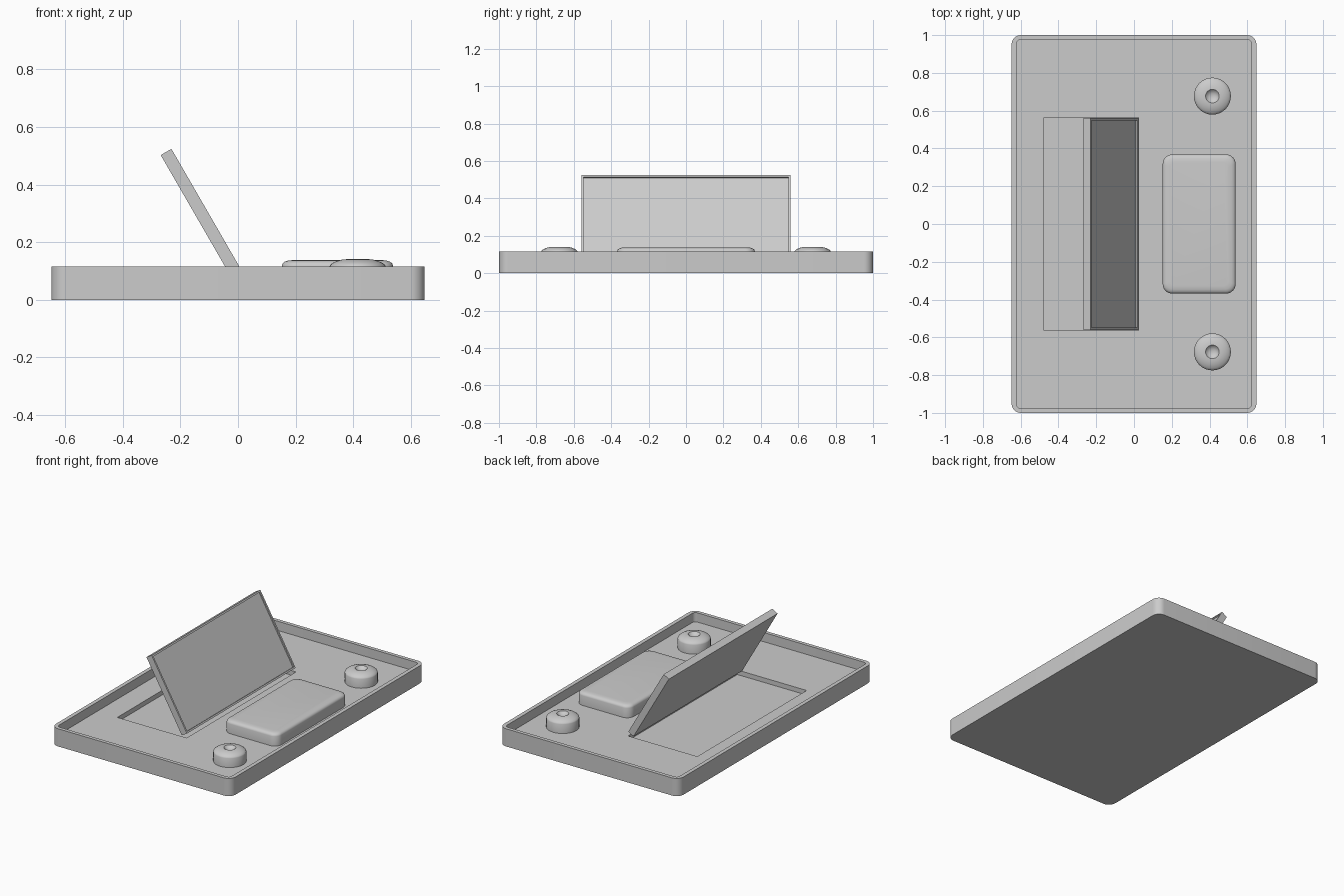
import bpy, bmesh, math

if "Cube" in bpy.data.objects:
    bpy.data.objects.remove(bpy.data.objects["Cube"])


def finish(name, bm, smooth=True):
    bmesh.ops.remove_doubles(bm, verts=bm.verts, dist=1e-5)
    bmesh.ops.recalc_face_normals(bm, faces=bm.faces)
    me = bpy.data.meshes.new(name)
    bm.to_mesh(me)
    bm.free()
    ob = bpy.data.objects.new(name, me)
    bpy.context.collection.objects.link(ob)
    if smooth:
        bpy.ops.object.select_all(action='DESELECT')
        ob.select_set(True)
        bpy.context.view_layer.objects.active = ob
        bpy.ops.object.shade_smooth_by_angle(angle=math.radians(35))
    return ob


def ring(bm, cx, cy, hx, hy, r, z, seg=8):
    """Rounded rectangle outline (a circle when hx = hy = r)."""
    verts = []
    for k, (sx, sy) in enumerate([(1, 1), (-1, 1), (-1, -1), (1, -1)]):
        for i in range(seg + 1):
            a = math.pi / 2 * (k + i / seg)
            verts.append(bm.verts.new((cx + sx * (hx - r) + r * math.cos(a),
                                       cy + sy * (hy - r) + r * math.sin(a), z)))
    return verts


def loft(name, rings):
    """Skin a stack of outlines and cap both ends."""
    bm = bmesh.new()
    loops = [ring(bm, *p) for p in rings]
    n = len(loops[0])
    for a, b in zip(loops, loops[1:]):
        for i in range(n):
            j = (i + 1) % n
            bm.faces.new((a[i], a[j], b[j], b[i]))
    bm.faces.new(loops[0])
    bm.faces.new(loops[-1])
    return finish(name, bm)


FLOOR, POCKET = 0.055, 0.025

# Tray with raised rim, sunken deck and pocket for the lid
PX, PHX, PHY = -0.226, 0.25, 0.563
loft("tray", [
    (0, 0, 0.648, 1.0, 0.05, 0),
    (0, 0, 0.648, 1.0, 0.05, 0.115),
    (0, 0, 0.622, 0.976, 0.022, 0.115),
    (0, 0, 0.622, 0.976, 0.022, FLOOR),
    (PX, 0, PHX, PHY, 0, FLOOR),
    (PX, 0, PHX, PHY, 0, POCKET),
])

# Soft-edged pad
pad = [(0, 0.05), (0, 0.118), (0.003, 0.126), (0.010, 0.132), (0.022, 0.136), (0.04, 0.138)]
loft("pad", [(0.345, 0, 0.193 - d, 0.368 - d, 0.05 - d * 0.6, z) for d, z in pad])

# Two domed knobs with dished centres
knob = [(0.098, 0.05), (0.098, 0.115), (0.095, 0.121), (0.086, 0.128), (0.070, 0.135),
        (0.052, 0.140), (0.036, 0.141), (0.028, 0.131), (0.016, 0.125), (0.005, 0.123)]
for side, y in (("front", -0.677), ("back", 0.677)):
    loft("knob_" + side, [(0.415, y, r, r, r, z) for r, z in knob])

# Tilted screen with a thin raised frame, hinged at the pocket edge
LENGTH, THICK, HALF = 0.51, 0.043, 0.56
bm = bmesh.new()
bmesh.ops.create_cube(bm, size=1)
for v in bm.verts:
    v.co = ((v.co.x - 0.5) * LENGTH, v.co.y * 2 * HALF, (v.co.z - 0.5) * THICK)
bm.normal_update()
top = [f for f in bm.faces if f.normal.z > 0.9]
bmesh.ops.inset_region(bm, faces=top, thickness=0.016)
walls = bmesh.ops.extrude_face_region(bm, geom=top)
for v in [g for g in walls["geom"] if isinstance(g, bmesh.types.BMVert)]:
    v.co.z -= 0.008
bmesh.ops.delete(bm, geom=[f for f in top if f.is_valid], context='FACES_ONLY')
screen = finish("screen", bm, smooth=False)
screen.rotation_euler = (0, math.radians(60), 0)
screen.location = (0.024, 0, 0.082)
